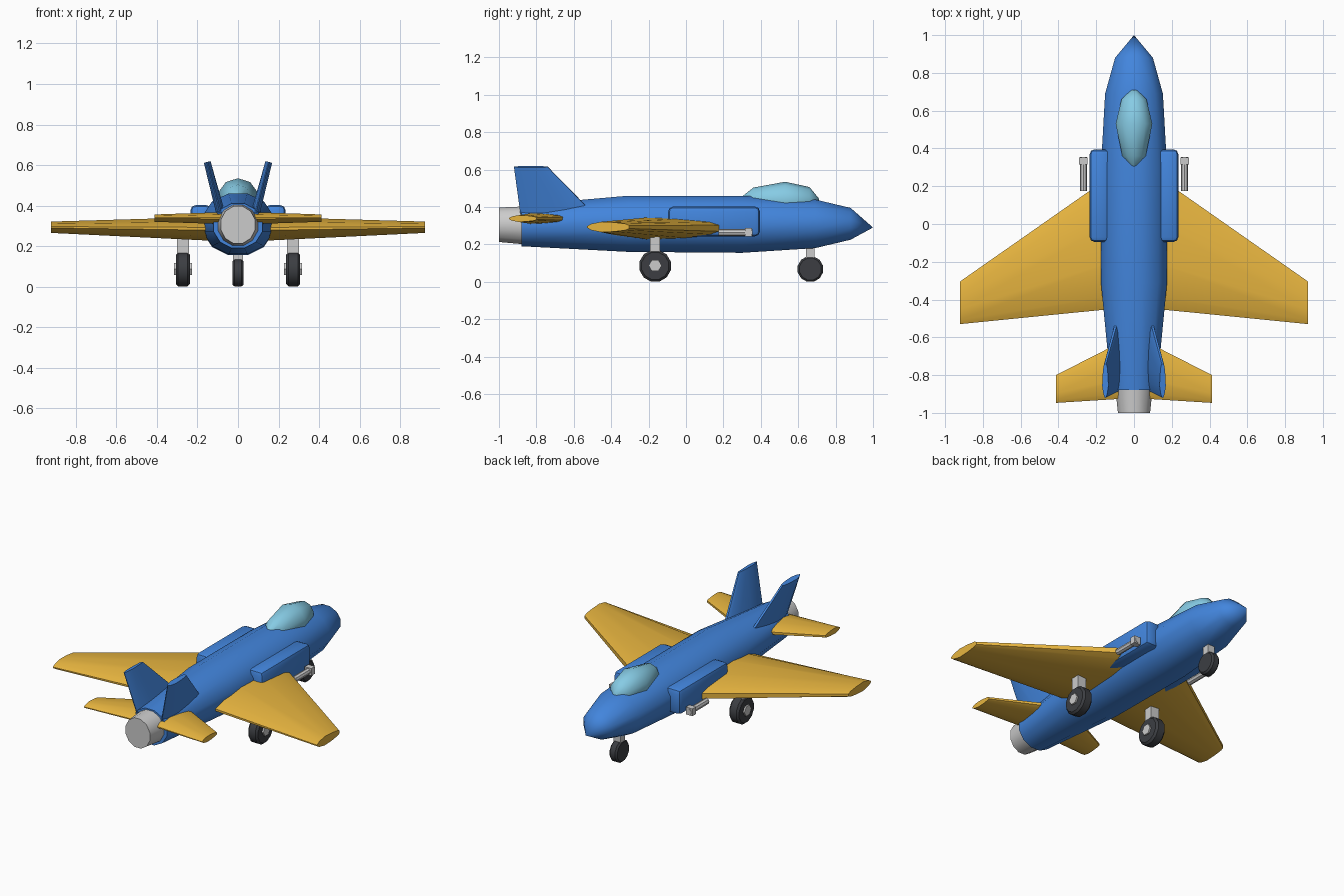
import bpy, bmesh
from math import sin, cos, pi, radians
from mathutils import Vector, Matrix

if "Cube" in bpy.data.objects:
    bpy.data.objects.remove(bpy.data.objects["Cube"])


def material(name, rgb):
    m = bpy.data.materials.new(name)
    m.diffuse_color = (*rgb, 1)
    m.use_nodes = True
    m.node_tree.nodes["Principled BSDF"].inputs["Base Color"].default_value = m.diffuse_color
    return m


BLUE = material("blue_paint", (0.055, 0.235, 0.72))
GOLD = material("gold_paint", (0.80, 0.46, 0.05))
GLASS = material("canopy_glass", (0.24, 0.60, 0.78))
RUBBER = material("rubber", (0.045, 0.048, 0.055))


def finish(name, bm, mat=None, mirror=False, angle=35):
    bmesh.ops.remove_doubles(bm, verts=bm.verts, dist=0.0005)
    bmesh.ops.recalc_face_normals(bm, faces=bm.faces)
    me = bpy.data.meshes.new(name)
    bm.to_mesh(me)
    bm.free()
    me.shade_smooth()
    me.set_sharp_from_angle(angle=radians(angle))
    ob = bpy.data.objects.new(name, me)
    bpy.context.collection.objects.link(ob)
    if mat:
        me.materials.append(mat)
    if mirror:
        ob.modifiers.new("Mirror", 'MIRROR').use_clip = False
    return ob


def skin(name, loops, **kw):
    """Join equal-sized closed loops into a capped solid."""
    bm = bmesh.new()
    rings = [[bm.verts.new(p) for p in loop] for loop in loops]
    n = len(rings[0])
    for a, b in zip(rings, rings[1:]):
        for i in range(n):
            j = (i + 1) % n
            bm.faces.new((a[i], a[j], b[j], b[i]))
    bm.faces.new(rings[0])
    bm.faces.new(rings[-1])
    return finish(name, bm, **kw)


def body(name, sections, sides=12, **kw):
    """Loft ellipses given as (y, half width, low z, high z)."""
    loops = []
    for y, w, lo, hi in sections:
        ang = [2 * pi * (i + 0.5) / sides for i in range(sides)]
        k = 1 / cos(pi / sides)
        loops.append([(w * k * cos(a), y, (lo + hi) / 2 + (hi - lo) / 2 * k * sin(a)) for a in ang])
    return skin(name, loops, **kw)


# Foil outline from nose to tail: (chord fraction, thickness fraction)
UPPER = [(0, 0.3), (0.08, 0.6), (0.35, 0.88), (0.65, 1), (0.9, 0.6), (1, 0.12)]
FOIL = UPPER + [(c, -t) for c, t in reversed(UPPER)]


def foil(name, stations, thick, mat):
    """Stations are (x, z, leading y, trailing y, half thickness)."""
    t = Vector(thick).normalized()
    loops = [[Vector((x, y0 + (y1 - y0) * c, z)) + t * h * f for c, f in FOIL]
             for x, z, y0, y1, h in stations]
    return skin(name, loops, mat=mat, mirror=True, angle=30)


def box(name, lo, hi, bevel=0, segments=1, **kw):
    lo, hi = Vector(lo), Vector(hi)
    bm = bmesh.new()
    bmesh.ops.create_cube(bm, size=1, matrix=Matrix.Translation((lo + hi) / 2) @ Matrix.Diagonal((*(hi - lo), 1)))
    if bevel:
        bmesh.ops.bevel(bm, geom=bm.edges[:], offset=bevel, segments=segments, profile=0.5, affect='EDGES')
    return finish(name, bm, **kw)


def disc(name, x0, x1, y, z, r, sides=12, chamfer=0.0, **kw):
    """Cylinder along x with chamfered rims and a flat side at the bottom."""
    def ring(x, rad):
        return [(x, y + rad * cos(2 * pi * (i + 0.5) / sides + pi / 2),
                 z + rad * sin(2 * pi * (i + 0.5) / sides + pi / 2)) for i in range(sides)]
    loops = [ring(x0 + chamfer, r), ring(x1 - chamfer, r)]
    if chamfer:
        loops = [ring(x0, r - chamfer)] + loops + [ring(x1, r - chamfer)]
    return skin(name, loops, **kw)


# Fuselage, exhaust and canopy
body("fuselage", [(-0.88, 0.12, 0.19, 0.41), (-0.31, 0.175, 0.16, 0.46), (0.30, 0.175, 0.155, 0.46),
                  (0.69, 0.153, 0.18, 0.44), (0.88, 0.10, 0.225, 0.395), (1.0, 0.0001, 0.29, 0.2902)], mat=BLUE)
body("exhaust_nozzle", [(-1.0, 0.085, 0.213, 0.397), (-0.86, 0.10, 0.20, 0.403)])
body("canopy", [(0.30, 0.015, 0.42, 0.455), (0.36, 0.062, 0.36, 0.50), (0.53, 0.097, 0.34, 0.53),
                (0.66, 0.066, 0.36, 0.503), (0.71, 0.015, 0.40, 0.445)], sides=10, mat=GLASS, angle=45)

# Side intakes
box("intake", (0.13, -0.095, 0.243), (0.235, 0.395, 0.402), 0.026, 2, mat=BLUE, mirror=True)

# Wings, tailplanes and canted fins
foil("wing", [(0.10, 0.285, 0.27, -0.448, 0.06), (0.922, 0.293, -0.305, -0.53, 0.028)], (0, 0, 1), GOLD)
foil("tailplane", [(0.06, 0.338, -0.62, -0.925, 0.030), (0.413, 0.338, -0.80, -0.947, 0.018)], (0, 0, 1), GOLD)
foil("tail_fin", [(0.085, 0.36, -0.49, -0.885, 0.022), (0.152, 0.615, -0.74, -0.92, 0.017)], (0.255, 0, -0.067), BLUE)

# Guns beside the intakes
bm = bmesh.new()
bmesh.ops.create_cone(bm, cap_ends=True, segments=8, radius1=0.019, radius2=0.019, depth=0.18,
                      matrix=Matrix.Translation((0.267, 0.265, 0.264)) @ Matrix.Rotation(pi / 2, 4, 'X'))
finish("gun_barrel", bm, mirror=True)
box("gun_block", (0.245, 0.315, 0.242), (0.291, 0.352, 0.288), mirror=True)

# Main landing gear
disc("main_wheel", 0.238, 0.307, -0.165, 0.085, 0.087, chamfer=0.012, mat=RUBBER, mirror=True)
disc("main_hub", 0.228, 0.317, -0.165, 0.087, 0.035, sides=6, mirror=True)
box("main_strut", (0.242, -0.192, 0.10), (0.302, -0.138, 0.27), mirror=True)

# Nose landing gear
disc("nose_wheel", -0.027, 0.027, 0.665, 0.068, 0.07, chamfer=0.01, mat=RUBBER)
box("nose_strut", (-0.024, 0.642, 0.09), (0.024, 0.688, 0.22))
